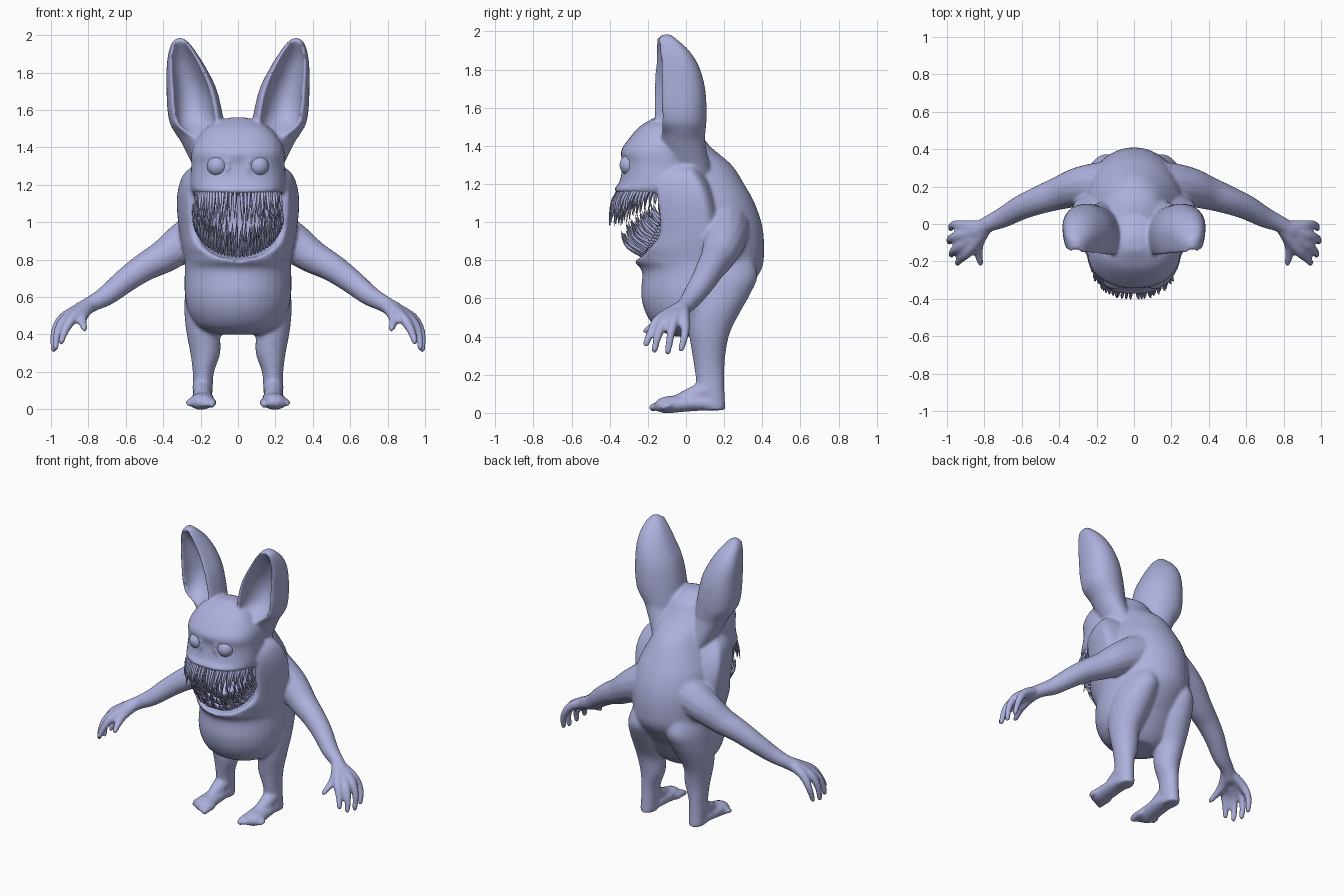
import bpy, bmesh, math, random
from mathutils import Vector

random.seed(4)
cube = bpy.data.objects.get("Cube")
if cube:
    bpy.data.objects.remove(cube)

skin = bpy.data.materials.new("lavender_skin")
skin.use_nodes = True
COLOUR = (0.42, 0.44, 0.72, 1)
skin.diffuse_color = COLOUR
skin.node_tree.nodes["Principled BSDF"].inputs["Base Color"].default_value = COLOUR


def resample(rows, steps):
    """Smooth spline through rows of numbers."""
    out = []
    for i in range(len(rows) - 1):
        a, b = rows[max(i - 1, 0)], rows[i]
        c, d = rows[i + 1], rows[min(i + 2, len(rows) - 1)]
        for k in range(steps):
            t = k / steps
            out.append([q + t / 2 * (r - p + t * (2 * p - 5 * q + 4 * r - s + t * (3 * (q - r) + s - p)))
                        for p, q, r, s in zip(a, b, c, d)])
    return out + [list(rows[-1])]


def bridge(bm, rings):
    """Skin a list of point rings into a closed solid."""
    loops = [[bm.verts.new(co) for co in ring] for ring in rings]
    n = len(loops[0])
    for low, high in zip(loops, loops[1:]):
        for i in range(n):
            j = (i + 1) % n
            bm.faces.new((low[i], low[j], high[j], high[i]))
    bm.faces.new(loops[0][::-1])
    bm.faces.new(loops[-1])


def power(v, p):
    return math.copysign(abs(v) ** p, v)


def loft(bm, rows, side=1, square=1, skew=0):
    """Rows: z, centre x, centre y, half width, front depth, back depth,
    angle where the front opening starts, depth of the hollow."""
    rings = []
    for z, cx, cy, rx, front, back, angle, hollow in resample(rows, 5):
        a = math.radians(min(angle, 88))
        ring = []
        for i in range(37):
            t = -a + (math.pi + 2 * a) * i / 36
            s = math.sin(t)
            ring.append((rx * power(math.cos(t), square), cy + (back if s > 0 else front) * power(s, square)))
        left, rim = ring[-1]
        for i in range(17):
            s = math.pi * (1 - i / 16)
            ring.append((-left * 0.85 * math.cos(s), rim + max(hollow, 0) * math.sin(s)))
        rings.append([(side * (cx + x), y + skew * x, z) for x, y in ring])
    bridge(bm, rings)


def tube(bm, rows, side=1, flat=1, sides=14, steps=4):
    """Rows: x, y, z, radius; round ends; flat squashes the height."""
    rows = resample(rows, steps)
    pts = [Vector(r[:3]) for r in rows]
    radii = [r[3] for r in rows]
    start, end = (pts[0] - pts[1]).normalized(), (pts[-1] - pts[-2]).normalized()
    first, last = radii[0], radii[-1]
    for grow, shrink in ((0.6, 0.8), (0.95, 0.3)):
        pts = [Vector(rows[0][:3]) + start * first * grow] + pts + [Vector(rows[-1][:3]) + end * last * grow]
        radii = [first * shrink] + radii + [last * shrink]
    rings = []
    for i, (p, r) in enumerate(zip(pts, radii)):
        t = (pts[min(i + 1, len(pts) - 1)] - pts[max(i - 1, 0)]).normalized()
        u = t.cross(Vector((0.05, 0.02, 1))).normalized()
        v = u.cross(t)
        rings.append([])
        for k in range(sides):
            w = math.tau * k / sides
            q = p + r * (math.cos(w) * u + math.sin(w) * flat * v)
            rings[-1].append((side * q.x, q.y, q.z))
    bridge(bm, rings)


def finish(bm, name):
    bmesh.ops.recalc_face_normals(bm, faces=bm.faces)
    mesh = bpy.data.meshes.new(name)
    bm.to_mesh(mesh)
    bm.free()
    mesh.materials.append(skin)
    for f in mesh.polygons:
        f.use_smooth = True
    ob = bpy.data.objects.new(name, mesh)
    bpy.context.collection.objects.link(ob)
    return ob


# Belly and gaping lower jaw with cheeks
body = bmesh.new()
loft(body, [
    (.4, 0, .04, .12, .1, .1, 90, 0),
    (.44, 0, .04, .21, .19, .14, 90, 0),
    (.52, 0, .05, .265, .26, .18, 90, 0),
    (.62, 0, .06, .285, .295, .23, 90, 0),
    (.74, 0, .08, .285, .31, .29, 90, 0),
    (.79, 0, .08, .285, .35, .29, 88, 0),
    (.82, 0, .08, .29, .36, .28, 62, .1),
    (.87, 0, .08, .3, .38, .23, 44, .15),
    (.95, 0, .1, .315, .4, .13, 36, .14),
    (1.1, 0, .09, .328, .41, .09, 35, .14),
    (1.2, 0, .06, .315, .38, .08, 35, .12),
    (1.27, 0, .02, .28, .25, .08, 45, .08),
    (1.33, 0, 0, .19, .14, .08, 88, 0)])

# Hunched back and nape
loft(body, [(z, 0, y, w, f, b, 90, 0) for z, y, w, f, b in (
    (.6, .08, .24, .1, .2), (.74, .08, .275, .1, .31), (.85, .08, .28, .1, .33),
    (.98, .08, .275, .08, .32), (1.1, .08, .255, .07, .28), (1.2, .06, .215, .08, .245),
    (1.3, .02, .175, .1, .22), (1.4, -.02, .16, .12, .145), (1.5, -.06, .12, .1, .11))])

# Head, overhanging the mouth
loft(body, [(z, 0, -.12, w, f, b, 90, 0) for z, w, f, b in (
    (1.15, .235, .235, .1), (1.172, .25, .258, .14), (1.21, .255, .23, .17),
    (1.3, .25, .212, .18), (1.37, .25, .222, .18), (1.43, .23, .185, .18),
    (1.5, .175, .125, .15), (1.54, .1, .06, .1), (1.56, .04, .02, .05))], square=.84)

FINGERS = (
    ((.91, -.01, .5), (.965, -.005, .42), (.98, -.025, .335)),
    ((.93, -.06, .49), (.98, -.08, .41), (.985, -.095, .32)),
    ((.92, -.11, .48), (.965, -.145, .41), (.975, -.165, .33)),
    ((.88, -.14, .49), (.925, -.185, .42), (.945, -.21, .36)),
    ((.83, -.1, .5), (.83, -.165, .46), (.82, -.21, .43)))

for side in (1, -1):
    # Ears, hollow towards the front
    loft(body, [
        (1.26, .13, .0, .09, .1, .13, 90, 0),
        (1.42, .185, -.03, .115, .11, .13, 90, 0),
        (1.47, .2, -.035, .132, .12, .135, 60, .02),
        (1.53, .22, -.035, .145, .18, .14, 38, .09),
        (1.62, .235, -.035, .144, .2, .14, 34, .13),
        (1.72, .25, -.035, .132, .2, .13, 34, .13),
        (1.82, .275, -.04, .107, .19, .105, 34, .1),
        (1.9, .295, -.06, .078, .15, .075, 36, .06),
        (1.96, .308, -.09, .046, .08, .04, 50, .02),
        (1.985, .31, -.1, .015, .02, .02, 88, 0)], side, skew=.18)

    # Eyelid rims
    tube(body, [(.11 + .057 * math.cos(a), -.307 + .025 * math.cos(a), 1.3 + .057 * math.sin(a), .014)
                for a in (math.tau * k / 12 for k in range(13))], side, sides=8, steps=2)

    # Arms
    tube(body, [(.1, .19, .99, .15), (.21, .2, .935, .128), (.3, .195, .885, .108), (.4, .165, .815, .09),
                (.5, .13, .76, .077), (.6, .09, .69, .067), (.7, .035, .61, .056), (.78, 0, .565, .045),
                (.84, -.04, .53, .045)], side)

    # Hands
    for knuckle, middle, tip in FINGERS:
        tube(body, [(.79, -.015, .56, .036), (*knuckle, .031), (*middle, .023), (*tip, .018)], side, sides=10)

    # Legs
    loft(body, [(z, x, y, w, d, d, 90, 0) for z, x, y, w, d in (
        (.84, .13, .18, .09, .16), (.72, .145, .18, .12, .195), (.62, .16, .16, .122, .175),
        (.53, .172, .14, .115, .145), (.42, .185, .122, .092, .108), (.3, .175, .12, .08, .086),
        (.2, .185, .125, .057, .076), (.12, .188, .13, .053, .072), (.015, .19, .14, .05, .068))], side)

    # Feet and toes
    tube(body, [(.19, .155, .045, .052), (.19, .06, .052, .062), (.192, -.03, .048, .066),
                (.195, -.1, .042, .068)], side, flat=.68)
    tube(body, [(.19, .11, .12, .055), (.19, .02, .085, .045), (.18, -.08, .05, .03)], side)
    for k in range(5):
        x, r = .14 + .031 * k, .025 - .002 * k
        tube(body, [(x, -.09, .036, r), (x, -.145 + .01 * k, .036, r),
                    (x, -.175 + .014 * k, .028, r * .9)], side, sides=10)

skin_body = finish(body, "body")
remesh = skin_body.modifiers.new("fuse", 'REMESH')
remesh.mode = 'VOXEL'
remesh.voxel_size = .009
remesh.use_smooth_shade = True
soften = skin_body.modifiers.new("soften", 'SMOOTH')
soften.factor = .5
soften.iterations = 12

# Eyes
for side, name in ((1, "left_eye"), (-1, "right_eye")):
    eye = bmesh.new()
    bmesh.ops.create_uvsphere(eye, u_segments=32, v_segments=20, radius=.056)
    finish(eye, name).location = (side * .11, -.292, 1.3)


def spike(bm, root, lean, length):
    """One thin curved tooth: leans forward, then grows up or down."""
    x, y, z = root
    sway = random.uniform(-.016, .016)
    tube(bm, [(x, y, z, .0085), (x + sway / 2, y - lean * .7, z + length * .45, .008),
              (x + sway, y - lean, z + length, .0015)], sides=6, steps=3)


# Upper teeth, three rows under the lip
upper = bmesh.new()
for size, count in ((.95, 40), (.85, 34), (.72, 26)):
    for k in range(count):
        t = math.pi * (.02 + .96 * k / (count - 1))
        c, s = power(math.cos(t), .82), math.sin(t) ** .82
        spike(upper, (.245 * size * c, -.13 - .235 * size * s, 1.17),
              .01 + .04 * s, -random.uniform(.6, 1.15) * (.06 + .11 * s))
finish(upper, "upper_teeth")

# Lower teeth, rows inside the jaw rim
lower = bmesh.new()
for inset, count in ((0, 38), (.025, 32), (.05, 26)):
    for k in range(count):
        t = math.pi * k / (count - 1)
        c, s = math.cos(t), math.sin(t)
        spike(lower, ((.235 - inset) * c, -.13 - .1 * s + inset, 1.02 - (.2 - inset) * s),
              .04 + .07 * s, random.uniform(.6, 1.2) * (.08 + .05 * s))
finish(lower, "lower_teeth")
